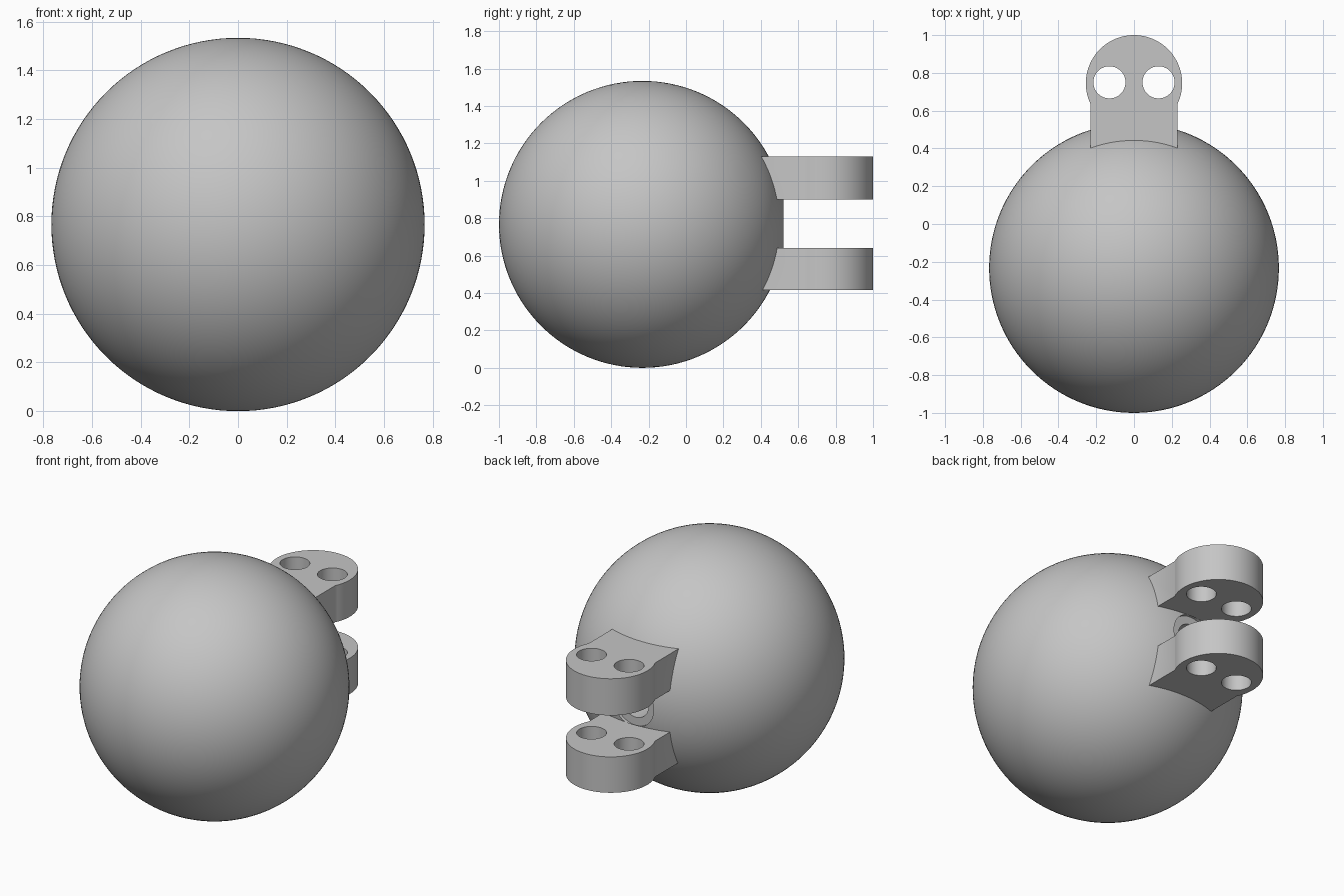
import bpy, bmesh, math
from mathutils import Matrix

default = bpy.data.objects.get("Cube")
if default:
    bpy.data.objects.remove(default)

R = 0.767
CENTRE = (0, -0.233, R)

grey = bpy.data.materials.new("plain grey")
grey.use_nodes = True
COLOUR = (0.56, 0.56, 0.56, 1)
grey.diffuse_color = COLOUR
grey.node_tree.nodes["Principled BSDF"].inputs["Base Color"].default_value = COLOUR


def make(name, bm):
    bmesh.ops.recalc_face_normals(bm, faces=bm.faces)
    mesh = bpy.data.meshes.new(name)
    bm.to_mesh(mesh)
    bm.free()
    mesh.materials.append(grey)
    obj = bpy.data.objects.new(name, mesh)
    bpy.context.collection.objects.link(obj)
    return obj


def ball(name):
    bm = bmesh.new()
    bmesh.ops.create_uvsphere(bm, u_segments=128, v_segments=64, radius=R,
                              matrix=Matrix.Translation(CENTRE))
    return make(name, bm)


def cylinder(name, radius, length, location, axis="Z"):
    bm = bmesh.new()
    turn = Matrix.Rotation(math.pi / 2, 4, "X") if axis == "Y" else Matrix()
    bmesh.ops.create_cone(bm, cap_ends=True, segments=64, radius1=radius,
                          radius2=radius, depth=length,
                          matrix=Matrix.Translation(location) @ turn)
    return make(name, bm)


def carve(obj, cutters):
    for cutter in cutters:
        mod = obj.modifiers.new("cut", "BOOLEAN")
        mod.operation = "DIFFERENCE"
        mod.solver = "EXACT"
        mod.object = cutter
    graph = bpy.context.evaluated_depsgraph_get()
    mesh = bpy.data.meshes.new_from_object(obj.evaluated_get(graph))
    obj.modifiers.clear()
    obj.data = mesh
    for cutter in cutters:
        bpy.data.objects.remove(cutter)
    bpy.ops.object.select_all(action="DESELECT")
    obj.select_set(True)
    bpy.context.view_layer.objects.active = obj
    bpy.ops.object.shade_smooth_by_angle(angle=math.radians(30))


def lug(name, bottom, top):
    # Rounded head on a straight neck, extruded upward
    radius, half_neck, head_y = 0.255, 0.23, 0.745
    start = -math.acos(half_neck / radius)
    sweep = math.pi - 2 * start
    outline = [(-half_neck, 0.25), (half_neck, 0.25)]
    for i in range(65):
        a = start + sweep * i / 64
        outline.append((radius * math.cos(a), head_y + radius * math.sin(a)))
    bm = bmesh.new()
    face = bm.faces.new([bm.verts.new((x, y, bottom)) for x, y in outline])
    new = bmesh.ops.extrude_face_region(bm, geom=[face])["geom"]
    bmesh.ops.translate(bm, vec=(0, 0, top - bottom),
                        verts=[v for v in new if isinstance(v, bmesh.types.BMVert)])
    obj = make(name, bm)
    # Two pin holes, and a concave seat against the ball
    cutters = [cylinder("pin_cutter", 0.085, 1, (s * 0.13, 0.75, (bottom + top) / 2))
               for s in (-1, 1)]
    carve(obj, cutters + [ball("seat_cutter")])


# Ball with a stepped bore at the back
body = ball("ball")
carve(body, [cylinder("recess_cutter", 0.14, 0.2, (0, 0.6, R), "Y"),
             cylinder("bore_cutter", 0.09, 0.5, (0, 0.5, R), "Y")])

# Pair of mounting lugs
lug("lower_lug", 0.415, 0.64)
lug("upper_lug", 0.90, 1.13)
